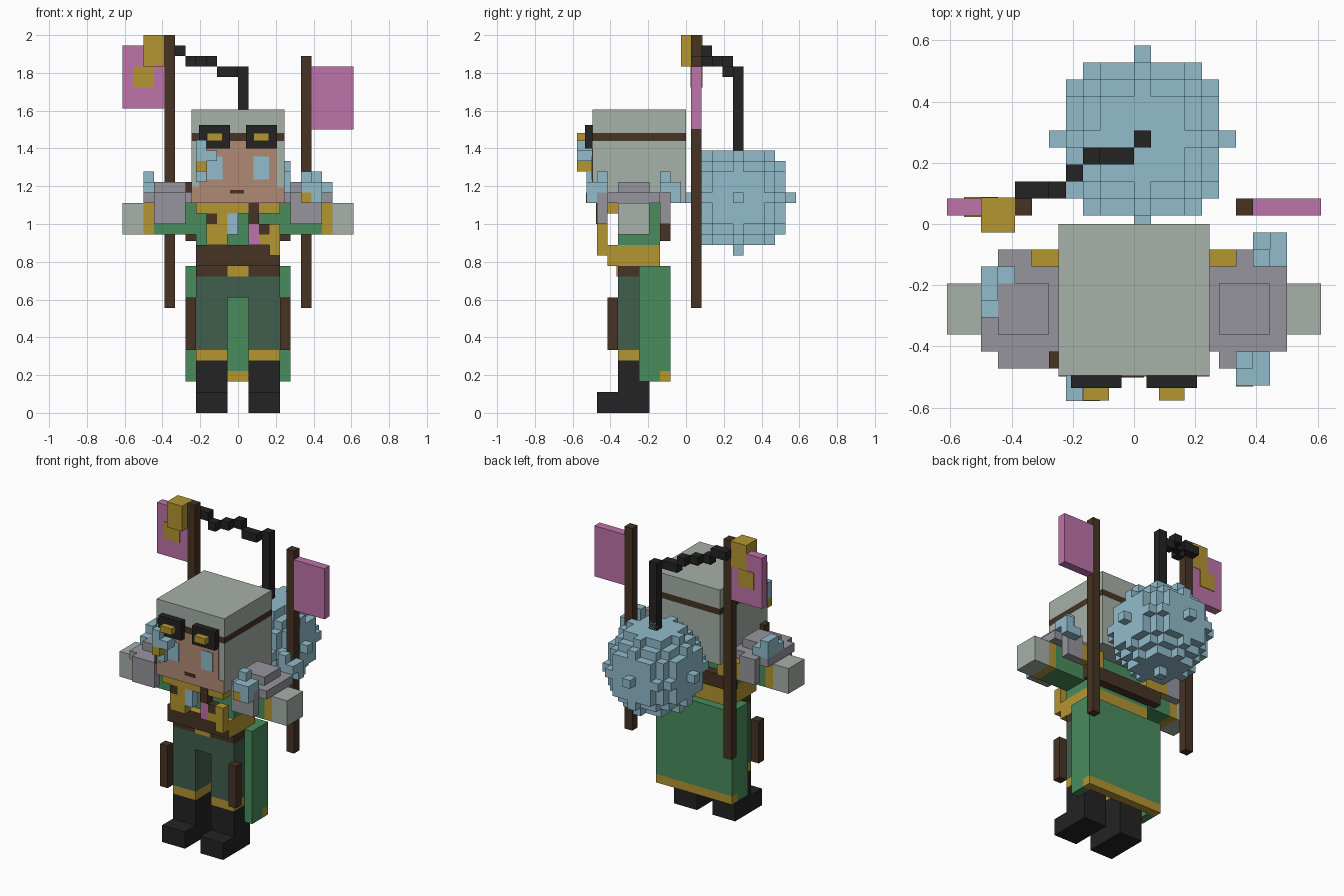
import bpy, bmesh

if "Cube" in bpy.data.objects:
    bpy.data.objects.remove(bpy.data.objects["Cube"])

V = 1 / 18       # body block size
H = 0.0412       # finer head block size


def colour(name, r, g, b):
    m = bpy.data.materials.new(name)
    lin = [((c / 255 + 0.055) / 1.055) ** 2.4 for c in (r, g, b)]
    m.diffuse_color = (*lin, 1)
    m.use_nodes = True
    m.node_tree.nodes["Principled BSDF"].inputs["Base Color"].default_value = m.diffuse_color
    return m


PALE = colour("pale_grey", 166, 177, 168)
STEEL = colour("steel_grey", 150, 149, 158)
GREEN = colour("green", 72, 140, 92)
DARK = colour("dark_green", 65, 95, 77)
BROWN = colour("brown", 70, 51, 36)
BLACK = colour("black", 35, 35, 35)
GOLD = colour("gold", 180, 150, 50)
PINK = colour("pink", 190, 115, 170)
ICE = colour("ice_blue", 145, 188, 203)
SKIN = colour("skin", 176, 138, 117)


def blocks(name, mat, boxes, mirror=False, s=V, off=(0, 0, 0)):
    """One object from boxes (x0, x1, y0, y1, z0, z1), given in block units."""
    bm = bmesh.new()
    for b in boxes:
        sides = [b]
        if mirror:
            sides.append((-b[1], -b[0]) + tuple(b[2:]))
        for x0, x1, y0, y1, z0, z1 in sides:
            v = [bm.verts.new((x * s + off[0], y * s + off[1], z * s + off[2]))
                 for z in (z0, z1) for y in (y0, y1) for x in (x0, x1)]
            for f in ((0, 2, 3, 1), (4, 5, 7, 6), (0, 1, 5, 4),
                      (2, 6, 7, 3), (0, 4, 6, 2), (1, 3, 7, 5)):
                bm.faces.new([v[i] for i in f])
    me = bpy.data.meshes.new(name)
    bm.to_mesh(me)
    bm.free()
    me.materials.append(mat)
    ob = bpy.data.objects.new(name, me)
    bpy.context.collection.objects.link(ob)
    return ob


def head(name, mat, boxes, mirror=False):
    """Boxes on the finer head grid; y = 0 is the face plane, z = 0 the chin."""
    return blocks(name, mat, boxes, mirror, H, (0, -12 * H, 20 * V))


# Legs and boots
blocks("boots", BLACK, [(1, 4, -6.5, -3.5, 2, 5), (1, 4, -8.5, -3.5, 0, 2)], True)
blocks("trouser_cuffs", GOLD, [(1, 4, -6.5, -3.5, 5, 6)], True)
blocks("trouser_legs", DARK, [(1, 4, -6.5, -3.5, 6, 13)], True)
blocks("trouser_crotch", DARK, [(-1, 1, -6.5, -3.5, 11, 13)])
blocks("thigh_sheaths", BROWN, [(4, 5, -7.5, -6.5, 6, 11)], True)

# Cape wrapping the back of the legs, with gold hem
blocks("cape_sides", GREEN, [(4, 5, -4.5, -2.5, 3, 14)], True)
blocks("cape_back", GREEN, [(-5, 5, -2.5, -1.5, 4, 14), (-4, 4, -3.5, -2.5, 13, 14)])
blocks("cape_hem", GOLD, [(-5, 5, -2.5, -1.5, 3, 4)])

# Belt: gold with a brown front
blocks("hip_belt", BROWN, [(-4, 4, -6.5, -3.5, 13, 14)])
blocks("buckle", GOLD, [(-1, 1, -6.6, -6.5, 13, 14)])
belt = blocks("wide_belt", GOLD, [(-4, 4, -7.5, -2.5, 14, 16)])
belt.data.materials.append(BROWN)
for p in belt.data.polygons:
    p.material_index = 1 if p.normal.y < -0.5 else 0

# Torso, collar and hanging charms
blocks("torso", GREEN, [(-4, 4, -6.5, -2.5, 16, 20)])
blocks("back_strap", BROWN, [(-5, 5, -2.5, -1.5, 16.4, 18)])
blocks("back_shoulder_trim", GOLD, [(3, 6, -2.5, -1.5, 18, 20)], True)
blocks("collar", GOLD, [(-4, 4, -8.5, -6.5, 19, 20), (-2, -1, -8.5, -7.5, 18, 19)])
blocks("gold_charms", GOLD, [(-3, -1, -8.5, -7.5, 16, 18),
                             (3, 4, -8.5, -7.5, 15, 18), (2, 3, -8.5, -7.5, 16, 17)])
blocks("charm_cords", BROWN, [(1, 2, -8.6, -7.5, 18, 20), (2, 3, -8.5, -7.5, 17, 18),
                              (-3, -2, -8.5, -7.5, 18, 19)])
blocks("pink_charm", PINK, [(1, 2, -8.5, -7.5, 16, 18)])
blocks("ice_charm", ICE, [(-1, 0, -8.5, -7.5, 17, 19)])

# Arms and shoulder armour
blocks("sleeves", GREEN, [(4, 8, -6.5, -3.5, 17, 20)], True)
blocks("sleeve_cuffs", GOLD, [(8, 9, -6.5, -3.5, 17, 20)], True)
blocks("gloves", PALE, [(9, 11, -6.5, -3.5, 17, 20)], True)
blocks("shoulder_armour", STEEL, [(4.4, 9, -7.5, -2.5, 20, 21), (5, 8, -6.5, -3.5, 21, 22),
                                  (5, 8, -8.5, -7.5, 18, 21), (6, 8, -2.5, -1.5, 18, 21)], True)
blocks("shoulder_strap", BROWN, [(-5, -4.4, -8.5, -7.5, 21, 22)])

# Ice crystals on the armour
blocks("left_crystal", ICE, [(-9, -8, -5.5, -2.5, 21, 22), (-9, -8, -4.5, -2.5, 22, 23),
                             (-8, -7, -3.5, -2.5, 21, 22)])
blocks("right_crystals", ICE, [(6, 8, -9.5, -8.5, 20, 22), (6, 7, -8.5, -7.5, 21, 23),
                               (7, 8, -8.5, -7.5, 21, 22),
                               (7, 9, -2.5, -1.5, 21, 22), (7, 8, -2.5, -1.5, 22, 23),
                               (8, 9, -1.5, -0.5, 20, 22), (7, 8, -1.5, -0.5, 20, 21)])
blocks("right_crystal_spot", GOLD, [(6, 7, -9.55, -9.5, 20, 21)])

# Head with a headband
head("head", PALE, [(-6, 6, 0, 12, 0, 8), (-6, 6, 0, 12, 9, 12)])
head("headband", BROWN, [(-6, 6, 0, 12, 8, 9)])
head("face", SKIN, [(-5, 5, -0.08, 0, 0, 8), (-6, -5, -0.08, 0, 0, 2),
                    (5, 6, -0.08, 0, 0, 2)])
head("eyes", ICE, [(2, 4, -0.16, -0.08, 3, 6)], True)
head("mouth", BROWN, [(-1, 0.8, -0.16, -0.08, 1.2, 1.7)])

# Goggles
head("goggle_frames", BLACK, [(1, 5, -1, 0, 7, 10)], True)
head("goggle_lenses", GOLD, [(2, 4, -2, -1, 8, 9)], True)

# Ice over one cheek
blocks("cheek_ice", ICE, [(-4, -3, -10.4, -8.9, 24, 26), (-3, -2, -10.4, -8.9, 24, 25),
                          (-4, -3, -9.5, -8.9, 22, 23)])
blocks("cheek_spot", GOLD, [(-4, -3, -10.4, -8.9, 23, 24)])

# Banner poles, flags and lamp
blocks("left_pole", BROWN, [(-7, -6, 0.5, 1.5, 10, 36)])
blocks("right_pole", BROWN, [(6, 7, 0.5, 1.5, 10, 34)])
blocks("left_flag", PINK, [(-11, -7, 0.5, 1.5, 29, 35)])
blocks("right_flag", PINK, [(7, 11, 0.5, 1.5, 27, 33)])
blocks("flag_patch", GOLD, [(-10, -8, 0.42, 1.58, 31, 33)])
blocks("lamp", GOLD, [(-9, -7, -0.5, 1.55, 33, 36)])

# Chain from the pole to the ball
blocks("chain", BLACK, [(-7, -5, 1.5, 2.5, 34, 35), (-5, -4, 1.5, 2.5, 33, 34),
                        (-4, -3, 2.5, 3.5, 33, 34), (-3, -2, 3.5, 4.5, 33, 34),
                        (-2, 0, 3.5, 4.5, 32, 33), (0, 1, 4.5, 5.5, 25, 33)])

# Spiky ice ball: every column of blocks that fits a sphere of radius 5
columns = []
for i in range(-5, 6):
    for j in range(-5, 6):
        ks = [k for k in range(-5, 6) if i * i + j * j + k * k <= 25]
        if ks:
            columns.append((i, i + 1, j + 4.5, j + 5.5, ks[0] + 20, ks[-1] + 21))
blocks("ice_ball", ICE, columns)
